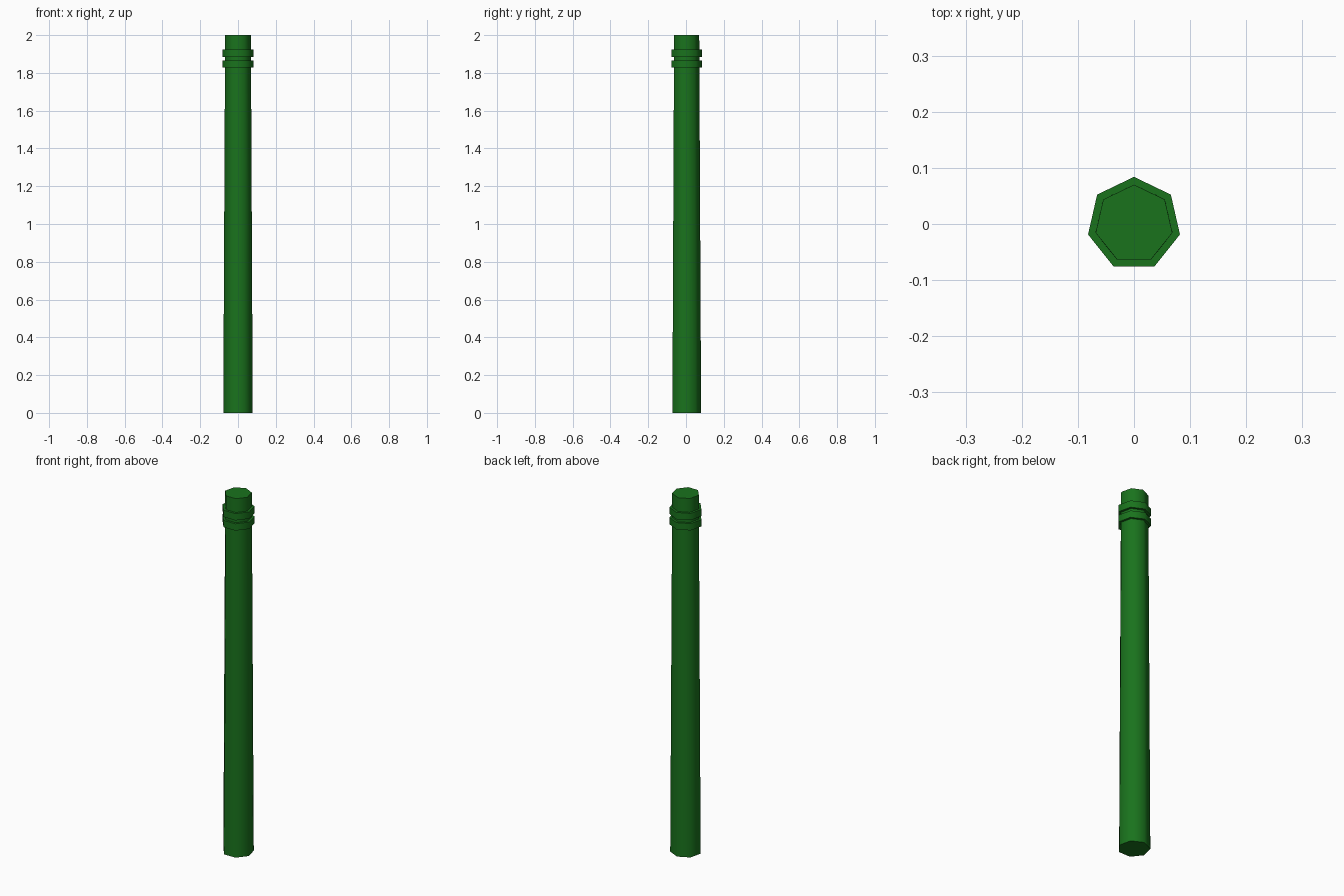
import bpy, math
from math import radians

if "Cube" in bpy.data.objects:
    bpy.data.objects.remove(bpy.data.objects["Cube"])

SIDES = 7

mat = bpy.data.materials.new("green_paint")
mat.diffuse_color = (0.01, 0.17, 0.012, 1)
mat.use_nodes = True
mat.node_tree.nodes["Principled BSDF"].inputs["Base Color"].default_value = mat.diffuse_color


def heptagon_prism(name, r_bottom, r_top, z0, z1):
    """Seven-sided tapered prism with one corner pointing to +y."""
    bpy.ops.mesh.primitive_cone_add(vertices=SIDES, radius1=r_bottom, radius2=r_top,
                                    depth=z1 - z0, location=(0, 0, (z0 + z1) / 2))
    ob = bpy.context.object
    ob.name = name
    ob.data.materials.append(mat)
    bpy.ops.object.shade_smooth_by_angle(angle=radians(60))
    return ob


# Tapered post
heptagon_prism("post", 0.08, 0.07, 0, 2)

# Two collars near the top
for name, z0, z1 in (("lower_collar", 1.828, 1.866), ("upper_collar", 1.885, 1.923)):
    heptagon_prism(name, 0.084, 0.084, z0, z1)
